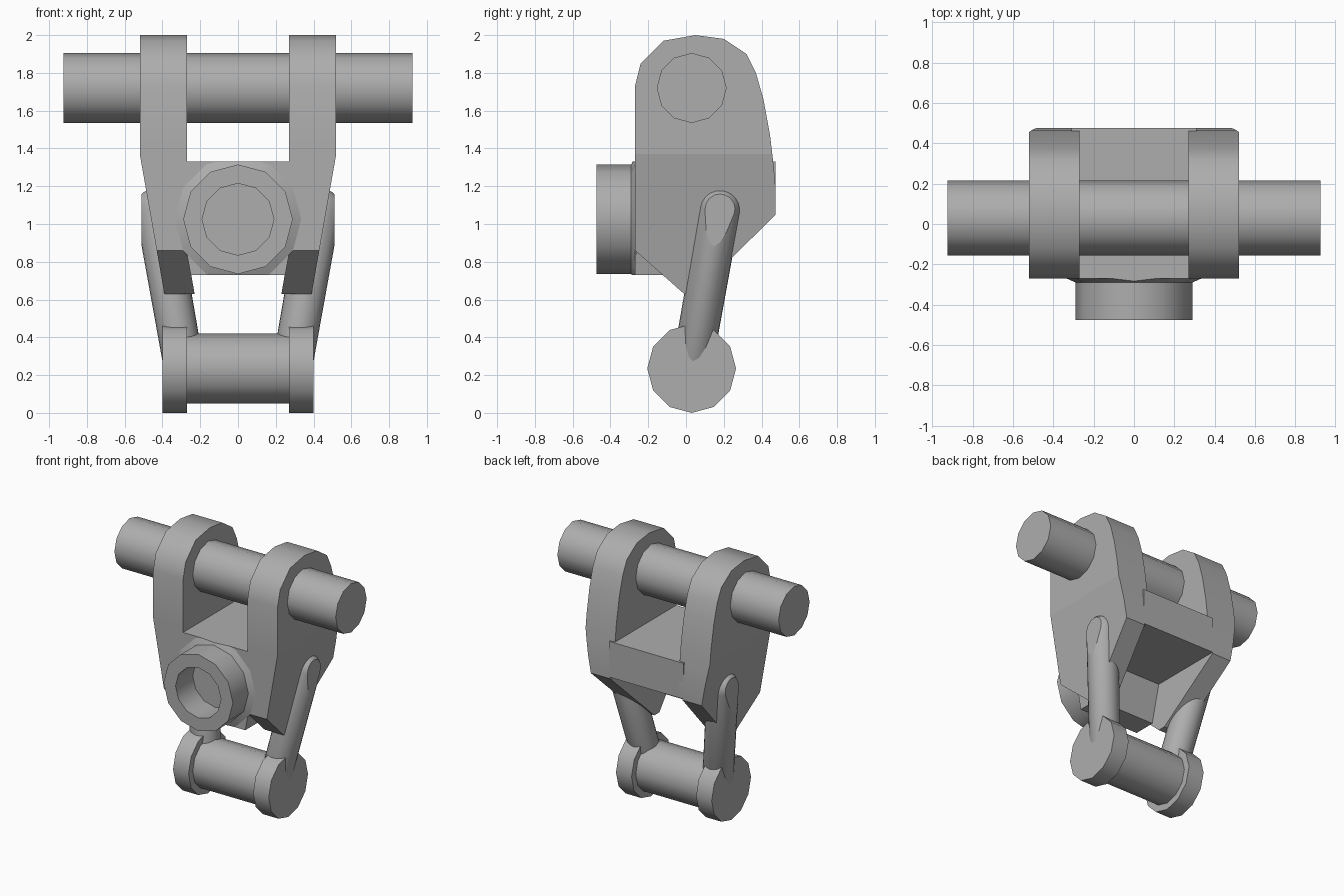
import bpy, bmesh, math
from mathutils import Vector, Matrix

if "Cube" in bpy.data.objects:
    bpy.data.objects.remove(bpy.data.objects["Cube"], do_unlink=True)

grey = bpy.data.materials.new("cast_grey")
grey.use_nodes = True
grey.diffuse_color = (0.42, 0.42, 0.42, 1)
grey.node_tree.nodes["Principled BSDF"].inputs["Base Color"].default_value = (0.42, 0.42, 0.42, 1)


def finish(name, bm, angle=40, mirror=False):
    bmesh.ops.recalc_face_normals(bm, faces=bm.faces)
    mesh = bpy.data.meshes.new(name)
    bm.to_mesh(mesh)
    bm.free()
    mesh.materials.append(grey)
    ob = bpy.data.objects.new(name, mesh)
    bpy.context.collection.objects.link(ob)
    bpy.ops.object.select_all(action="DESELECT")
    ob.select_set(True)
    bpy.context.view_layer.objects.active = ob
    bpy.ops.object.shade_smooth_by_angle(angle=math.radians(angle))
    # broad side faces stay flat
    for p in mesh.polygons:
        if len(p.vertices) > 4 and abs(p.normal.x) > 0.9:
            p.use_smooth = False
    if mirror:
        mod = ob.modifiers.new("mirror", "MIRROR")
        mod.use_axis = (True, False, False)
        mod.use_mirror_merge = False
    return ob


def prism(points, axis, start, end):
    """Extrude a closed profile along x ("X", points y,z) or y ("Y", points x,z)."""
    bm = bmesh.new()
    place = (lambda a, b, t: (t, a, b)) if axis == "X" else (lambda a, b, t: (a, t, b))
    face = bm.faces.new([bm.verts.new(place(a, b, start)) for a, b in points])
    out = bmesh.ops.extrude_face_region(bm, geom=[face])
    move = Vector(place(0, 0, end - start))
    bmesh.ops.translate(bm, vec=move, verts=[v for v in out["geom"] if isinstance(v, bmesh.types.BMVert)])
    return bm


def cut(bm, co, normal):
    """Trim away everything beyond a plane and cap the opening."""
    geom = bm.verts[:] + bm.edges[:] + bm.faces[:]
    out = bmesh.ops.bisect_plane(bm, geom=geom, plane_co=co, plane_no=normal, clear_outer=True)
    edges = [e for e in out["geom_cut"] if isinstance(e, bmesh.types.BMEdge)]
    bmesh.ops.holes_fill(bm, edges=edges, sides=0)


def rod(name, radius, x0, x1, y, z, mirror=False):
    bm = bmesh.new()
    m = Matrix.Translation(((x0 + x1) / 2, y, z)) @ Matrix.Rotation(math.pi / 2, 4, "Y")
    bmesh.ops.create_cone(bm, cap_ends=True, segments=12, radius1=radius, radius2=radius,
                          depth=x1 - x0, matrix=m)
    return finish(name, bm, mirror=mirror)


# Side cheeks: rounded top, lower half leaning inward
TAPER, KNEE, FLOOR, CEILING = 0.176, 1.37, 1.33, 1.06
cheek = [(-0.27, 0.86), (-0.27, 1.73), (-0.24, 1.85), (-0.12, 1.97), (0.05, 2.0), (0.2, 1.98),
         (0.32, 1.9), (0.37, 1.8), (0.41, 1.66), (0.445, 1.47), (0.465, 1.3), (0.475, 1.18),
         (0.475, 1.05), (0.05, 0.63), (-0.01, 0.63)]
bm = prism(cheek, "X", 0.27, 0.52)
for level in (KNEE, FLOOR, CEILING):
    bmesh.ops.bisect_plane(bm, geom=bm.verts[:] + bm.edges[:] + bm.faces[:],
                           plane_co=(0, 0, level), plane_no=(0, 0, 1))
for v in bm.verts:
    lean = TAPER * max(0, KNEE - v.co.z)
    if v.co.x > 0.4:
        v.co.x -= lean
    elif v.co.z < CEILING + 0.001:
        v.co.x = 0.36 - lean
finish("side_cheek", bm, 35, mirror=True)

# Bridge between the cheeks and the front wall below it
bridge = [(-0.31, CEILING), (0.31, CEILING), (0.31, FLOOR), (-0.31, FLOOR)]
finish("bridge_block", prism(bridge, "Y", -0.27, 0.475), 10)
wall = [(-0.25, 0.73), (0.25, 0.73), (0.31, CEILING), (-0.31, CEILING)]
finish("front_wall", prism(wall, "Y", -0.27, -0.1), 10)

# Hollow round socket on the front wall, with a flared foot
ring = [(0.19, -0.26), (0.19, -0.475), (0.29, -0.475), (0.29, -0.29), (0.335, -0.27), (0.335, -0.26)]
bm = bmesh.new()
loop = [bm.verts.new((0, y, 1.025 + r)) for r, y in ring]
edges = [bm.edges.new((loop[i - 1], loop[i])) for i in range(len(loop))]
bmesh.ops.spin(bm, geom=loop + edges, cent=(0, 0, 1.025), axis=(0, 1, 0),
               angle=math.tau, steps=12, use_merge=True)
bmesh.ops.remove_doubles(bm, verts=bm.verts, dist=0.0005)
cut(bm, (0, 0, FLOOR), (0, 0, 1))
cut(bm, (0, 0, 0.73), (0, 0, -1))
finish("front_socket", bm, 35)

# Pins
rod("upper_pin", 0.185, -0.925, 0.925, 0.03, 1.72)
rod("lower_pin", 0.185, -0.28, 0.28, 0.03, 0.235)
rod("pin_end_disc", 0.235, 0.27, 0.4, 0.03, 0.235, mirror=True)

# Round link arms, leaning in and forward, shaved flat on the outside
bottom, top = Vector((0.285, 0.03, 0.235)), Vector((0.434, 0.18, 1.08))
bm = bmesh.new()
bmesh.ops.create_uvsphere(bm, u_segments=24, v_segments=12, radius=0.11)
length = (top - bottom).length
for v in bm.verts:
    if v.co.z > -0.001:
        v.co.z += length
turn = Vector((0, 0, 1)).rotation_difference(top - bottom).to_matrix().to_4x4()
bm.transform(Matrix.Translation(bottom) @ turn)
cut(bm, (0.51, 0, 0), (1, 0, 0))
finish("link_arm", bm, 30, mirror=True)
